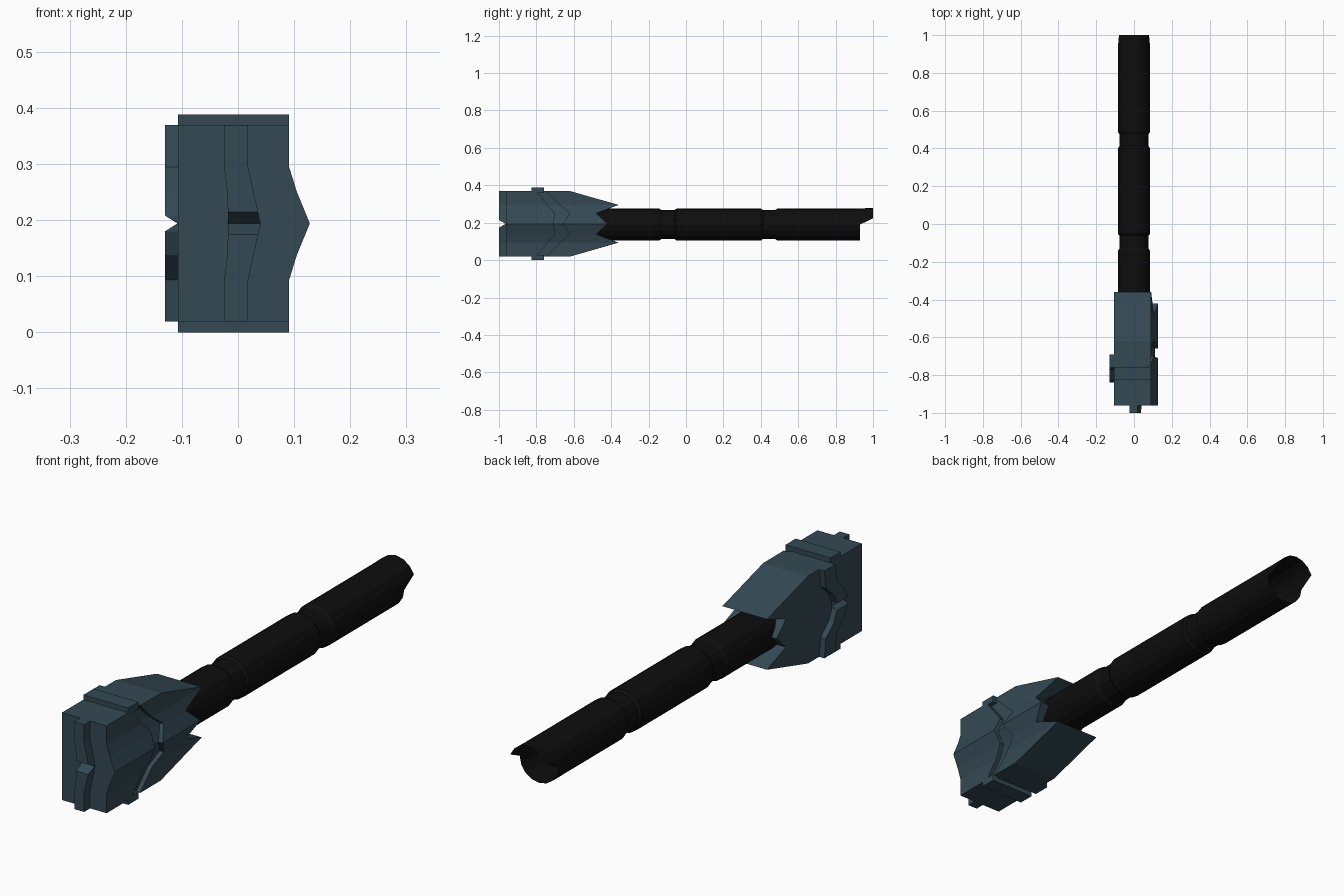
import bpy, bmesh, math

if "Cube" in bpy.data.objects:
    bpy.data.objects.remove(bpy.data.objects["Cube"])

MID = 0.194  # height of the mirror plane


def material(name, color):
    m = bpy.data.materials.new(name)
    m.diffuse_color = (*color, 1)
    m.use_nodes = True
    m.node_tree.nodes["Principled BSDF"].inputs["Base Color"].default_value = m.diffuse_color
    return m


slate = material("slate_blue", (0.034, 0.066, 0.088))
black = material("black", (0.0042, 0.0042, 0.0042))


def finish(name, bm, mat):
    bmesh.ops.recalc_face_normals(bm, faces=bm.faces)
    me = bpy.data.meshes.new(name)
    bm.to_mesh(me)
    bm.free()
    me.materials.append(mat)
    ob = bpy.data.objects.new(name, me)
    bpy.context.collection.objects.link(ob)
    return ob


def loft(name, rings, mat, caps=True):
    """Skin a list of closed rings of equal length."""
    bm = bmesh.new()
    vs = [[bm.verts.new(p) for p in r] for r in rings]
    n = len(vs[0])
    for a, b in zip(vs, vs[1:]):
        for i in range(n):
            j = (i + 1) % n
            bm.faces.new((a[i], a[j], b[j], b[i]))
    if caps:
        bm.faces.new(vs[0])
        bm.faces.new(vs[-1])
    return finish(name, bm, mat)


def mirrored(levels):
    """Levels go from the middle upward; add their reflection below."""
    return [(-l[0],) + l[1:] for l in reversed(levels[1:])] + levels


def rect(x0, x1, y0, y1, z):
    return [(x0, y0, z), (x1, y0, z), (x1, y1, z), (x0, y1, z)]


# Head body: height offset, right side x, back end y, groove start y, groove end y
body = mirrored([
    (0.000, 0.128, -0.42, -0.71, -0.66),
    (0.056, 0.105, -0.48, -0.70, -0.62),
    (0.101, 0.091, -0.36, -0.74, -0.675),
    (0.175, 0.091, -0.62, -0.80, -0.75),
])
L, F, D = -0.107, -0.962, 0.018
loft("hammer_head", [
    [(L, F, MID + h), (x, F, MID + h), (x, g0, MID + h), (x - D, g0, MID + h),
     (x - D, g1, MID + h), (x, g1, MID + h), (x, b, MID + h), (L, b, MID + h)]
    for h, x, b, g0, g1 in body], slate)

# Front ridge with a V notch in the middle
front = mirrored([
    (0.000, -0.018, 0.040, -0.964),
    (0.020, -0.018, 0.036, -1.0),
    (0.056, -0.019, 0.028, -1.0),
    (0.101, -0.025, 0.018, -1.0),
    (0.175, -0.025, 0.018, -1.0),
])
loft("front_ridge", [rect(x0, x1, y, -0.95, MID + h) for h, x0, x1, y in front], slate)

# Chevron ridge on the left side, notched in the middle
left = mirrored([
    (0.000, -0.108, -0.84, -0.77),
    (0.014, -0.13, -0.84, -0.77),
    (0.056, -0.13, -0.82, -0.75),
    (0.101, -0.13, -0.77, -0.70),
    (0.175, -0.13, -0.76, -0.69),
])
loft("left_chevron", [rect(x, -0.10, y0, y1, MID + h) for h, x, y0, y1 in left], slate)

# Raised bands above and below the head
for name, z0, z1 in (("top_band", 0.36, 0.388), ("bottom_band", 0.0, 0.028)):
    loft(name, [rect(L, 0.091, -0.825, -0.76, z) for z in (z0, z1)], slate)

# Handle: lathed tube with two necks and a longer upper lip at the open end
N, CZ = 16, 0.19
R, NECK = 0.086, 0.077
profile = [(-0.6, R), (-0.145, R), (-0.13, NECK), (-0.062, NECK), (-0.05, R),
           (0.40, R), (0.412, NECK), (0.475, NECK), (0.49, R), (0.93, R), (0.93, R)]
rings = []
for k, (y, r) in enumerate(profile):
    ring = []
    for i in range(N):
        a = 2 * math.pi * i / N
        lip = k == len(profile) - 1 and math.sin(a) > 0.1
        rr = r + 0.003 * math.sin(a) if lip else r
        ring.append((r * math.cos(a), 1.0 if lip else y, CZ + rr * math.sin(a)))
    rings.append(ring)
handle = loft("handle", rings, black, caps=False)

# Weld the lower rim and close the tube deep inside the head
bm = bmesh.new()
bm.from_mesh(handle.data)
bmesh.ops.remove_doubles(bm, verts=bm.verts, dist=0.0005)
bm.faces.new(sorted((v for v in bm.verts if v.co.y < -0.55),
                    key=lambda v: math.atan2(v.co.z - CZ, v.co.x)))
bmesh.ops.recalc_face_normals(bm, faces=bm.faces)
bm.to_mesh(handle.data)
bm.free()
